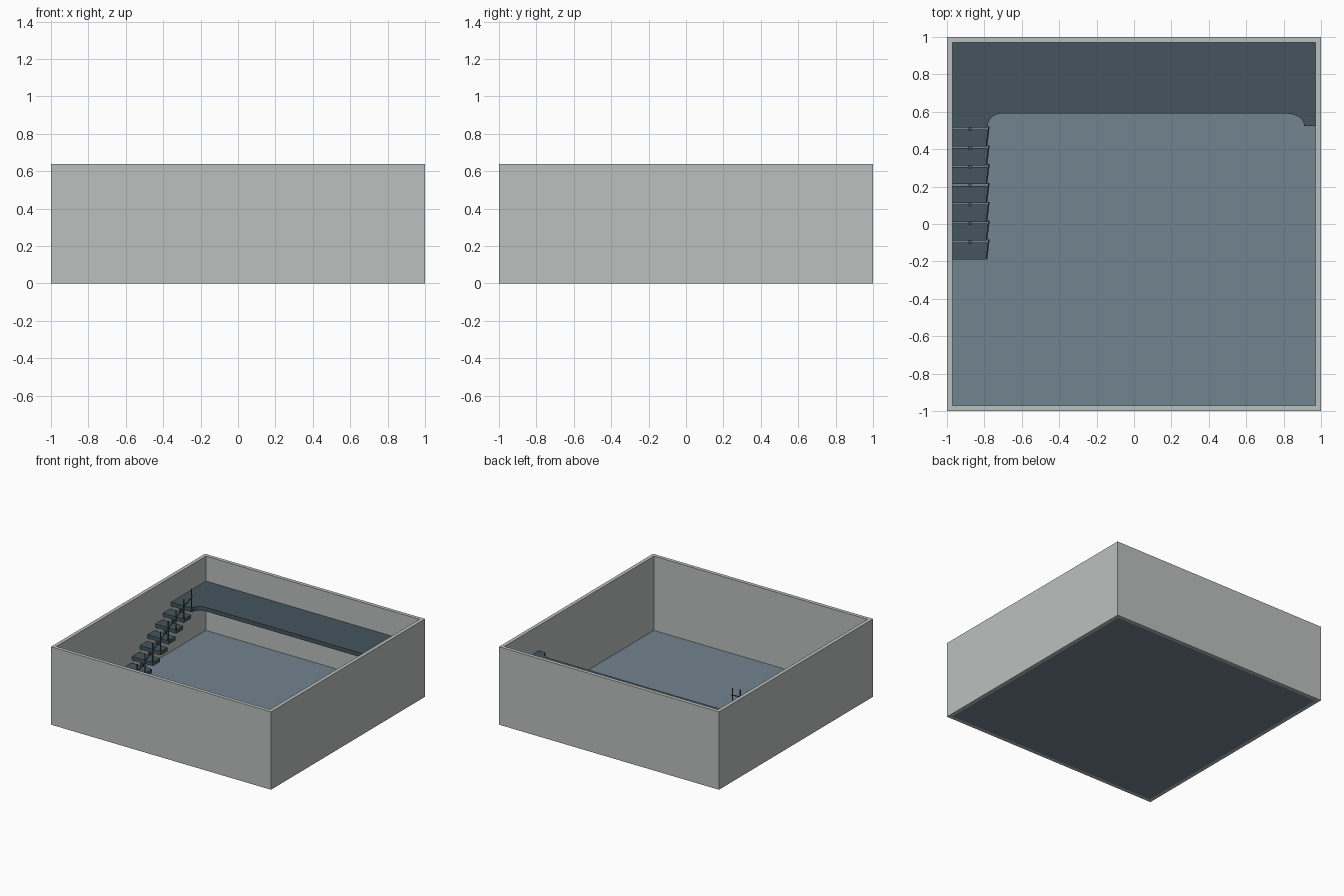
import bpy, bmesh
from math import pi, sin, cos
from mathutils import Vector

if "Cube" in bpy.data.objects:
    bpy.data.objects.remove(bpy.data.objects["Cube"])


def material(name, rgb):
    m = bpy.data.materials.new(name)
    m.diffuse_color = (*rgb, 1)
    m.use_nodes = True
    m.node_tree.nodes["Principled BSDF"].inputs["Base Color"].default_value = m.diffuse_color
    return m


WALL = material("wall_grey", (0.50, 0.53, 0.52))
FLOOR = material("floor_blue", (0.17, 0.23, 0.28))
DARK = material("dark_slate", (0.06, 0.09, 0.11))


def finish(bm, name, mat):
    bmesh.ops.recalc_face_normals(bm, faces=bm.faces)
    me = bpy.data.meshes.new(name)
    bm.to_mesh(me)
    bm.free()
    me.materials.append(mat)
    ob = bpy.data.objects.new(name, me)
    bpy.context.collection.objects.link(ob)
    return ob


def box(name, lo, hi, mat):
    bm = bmesh.new()
    bmesh.ops.create_cube(bm, size=1)
    lo, hi = Vector(lo), Vector(hi)
    for v in bm.verts:
        v.co = (lo + hi) / 2 + v.co * (hi - lo)
    return finish(bm, name, mat)


def bar(name, a, b, width, mat):
    # square bar between two points
    a, b = Vector(a), Vector(b)
    ob = box(name, (-width / 2, -width / 2, 0), (width / 2, width / 2, (b - a).length), mat)
    ob.rotation_mode = 'QUATERNION'
    ob.rotation_quaternion = Vector((0, 0, 1)).rotation_difference(b - a)
    ob.location = a
    return ob


H, IN, FZ = 0.64, 0.97, 0.03

# outer walls: a square ring with open top and bottom
bm = bmesh.new()
loops = []
for r, z in ((1, 0), (1, H), (IN, H), (IN, 0)):
    loops.append([bm.verts.new((x * r, y * r, z)) for x, y in ((-1, -1), (1, -1), (1, 1), (-1, 1))])
for i in range(4):
    a, b = loops[i], loops[(i + 1) % 4]
    for j in range(4):
        k = (j + 1) % 4
        bm.faces.new((a[j], a[k], b[k], b[j]))
finish(bm, "walls", WALL)

# floor slab
box("floor", (-IN, -IN, 0), (IN, IN, FZ), FLOOR)

# raised platform with filleted inner corners
PZ, PT = 0.435, 0.033
R, EY, N = 0.073, 0.517, 6
left = [(-0.71 - R * cos(t), EY + R * sin(t)) for t in (i * pi / 2 / N for i in range(N + 1))]
right = [(0.82 + 0.09 * sin(t), 0.525 + 0.065 * cos(t)) for t in (i * pi / 2 / N for i in range(N + 1))]
outline = [(-IN, EY)] + left + right + [(IN, 0.525), (IN, IN), (-IN, IN)]
bm = bmesh.new()
face = bm.faces.new([bm.verts.new((x, y, PZ - PT)) for x, y in outline])
ext = bmesh.ops.extrude_face_region(bm, geom=[face])
bmesh.ops.translate(bm, vec=(0, 0, PT), verts=[v for v in ext["geom"] if isinstance(v, bmesh.types.BMVert)])
finish(bm, "platform", DARK)

# floating stair treads, centre supports, posts and rails
STEPS, RUN, RISE = 7, 0.1007, 0.0505
XR = -0.782
for i in range(STEPS):
    y = -0.19 + RUN * i
    z = PZ - RISE * (STEPS - i)
    box(f"tread_{i}", (-IN, y, z - 0.03), (XR, y + 0.092, z), DARK)
    box(f"tread_support_{i}", (-0.885, y + 0.083, z - 0.03),
        (-0.87, y + RUN + 0.008, z + RISE - 0.028), DARK)
    bar(f"rail_{i}", (XR - 0.006, y + 0.005, z + 0.10),
        (XR + 0.006, y + RUN + 0.005, z + RISE + 0.10), 0.007, DARK)
for i in range(STEPS + 1):
    y = -0.185 + RUN * i
    z = PZ - RISE * (STEPS - i)
    bar(f"rail_post_{i}", (XR - 0.005, y, z - 0.01), (XR - 0.005, y, z + 0.16), 0.007, DARK)
